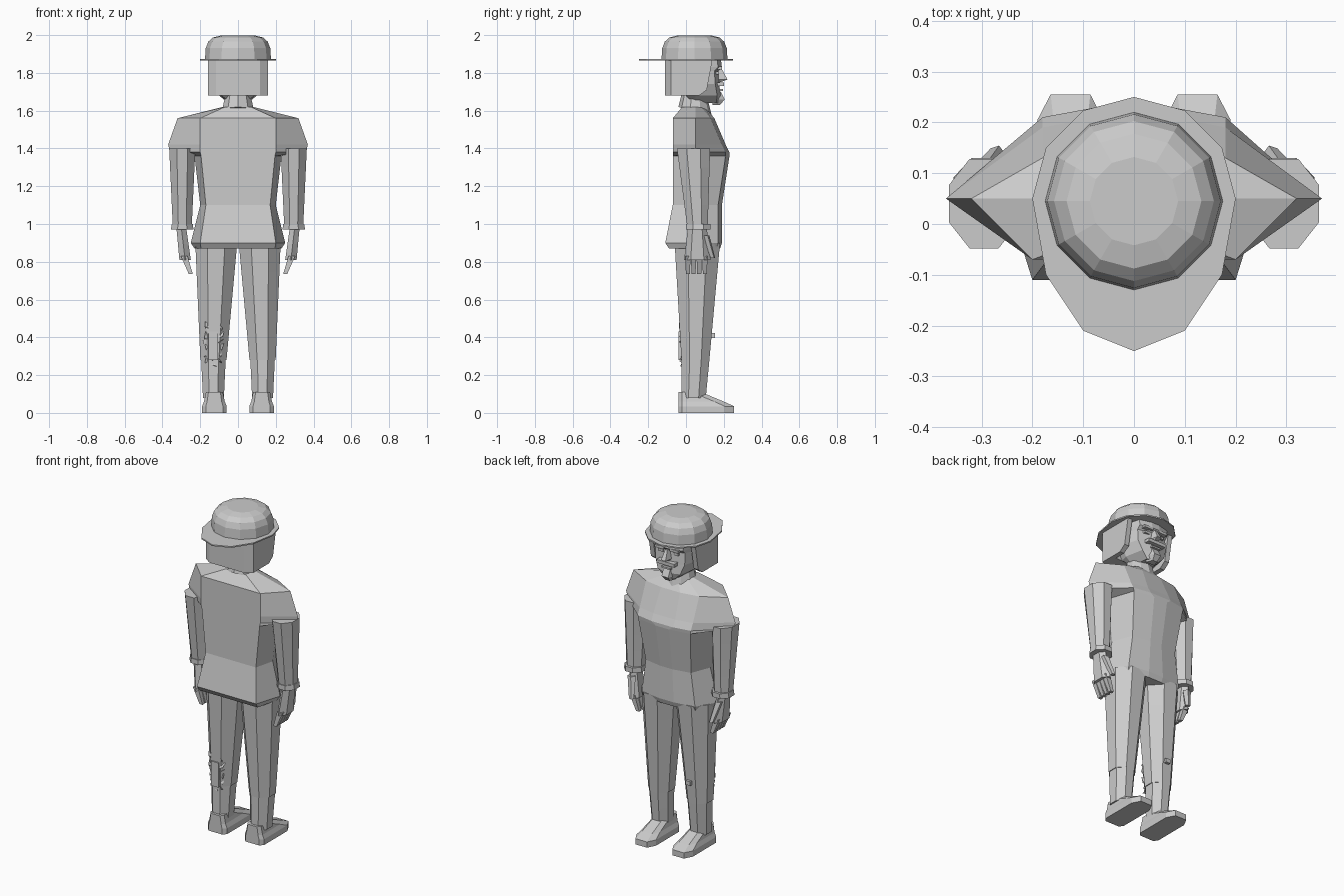
import bpy, bmesh, math, random
from mathutils import Vector

cube = bpy.data.objects.get("Cube")
if cube:
    bpy.data.objects.remove(cube, do_unlink=True)

grey = bpy.data.materials.new("plain grey")
grey.use_nodes = True
colour = (0.6, 0.6, 0.6, 1)
grey.diffuse_color = colour
grey.node_tree.nodes["Principled BSDF"].inputs["Base Color"].default_value = colour


def finish(name, bm, mirror=False):
    """Turn a bmesh into a flat shaded object, optionally with a twin across x."""
    bmesh.ops.recalc_face_normals(bm, faces=bm.faces)
    mesh = bpy.data.meshes.new(name)
    bm.to_mesh(mesh)
    bm.free()
    mesh.materials.append(grey)
    part = bpy.data.objects.new(name, mesh)
    bpy.context.collection.objects.link(part)
    if mirror:
        part.modifiers.new("mirror", 'MIRROR').use_mirror_merge = False


def loft(name, rings, mirror=False):
    """Skin a list of closed point rings and cap both ends."""
    bm = bmesh.new()
    loops = [[bm.verts.new(point) for point in ring] for ring in rings]
    for lower, upper in zip(loops, loops[1:]):
        for i, vert in enumerate(lower):
            bm.faces.new((lower[i - 1], vert, upper[i], upper[i - 1]))
    bm.faces.new(loops[0])
    bm.faces.new(loops[-1])
    finish(name, bm, mirror)


def symmetric(half, z, middle=0):
    """Complete half an outline across x, shifted sideways to the middle."""
    right = [(middle + x, y, z) for x, y in half]
    left = [(middle - x, y, z) for x, y in reversed(half)]
    return right + left


def body_ring(z, back, width, front):
    """Flat back, pointed sides and a gently ridged front."""
    flat = min(0.2, width * 0.85)
    ridge = width * 0.2
    half = [(ridge, back), (flat, back), (width, 0.05), (flat * 0.9, front - 0.02), (ridge, front)]
    return symmetric(half, z)


def oval(centre, radius_x, radius_y, sides=8, tilt=0, turn=0.5):
    x, y, z = centre
    angles = [math.tau * (i + turn) / sides for i in range(sides)]
    return [(x + radius_x * math.cos(a), y + radius_y * math.sin(a), z + tilt * math.sin(a))
            for a in angles]


def limb(name, top, bottom, top_radii, bottom_radii, sides=8, steps=4):
    """Mirrored tube that tapers evenly from top to bottom."""
    rings = []
    for step in range(steps + 1):
        t = step / steps
        centre = Vector(top).lerp(Vector(bottom), t)
        radii = Vector(top_radii).lerp(Vector(bottom_radii), t)
        rings.append(oval(centre, *radii, sides=sides))
    loft(name, rings, mirror=True)


def box(name, centre, size, mirror=False):
    bm = bmesh.new()
    bmesh.ops.create_cube(bm, size=1)
    bmesh.ops.scale(bm, vec=size, verts=bm.verts)
    bmesh.ops.translate(bm, vec=centre, verts=bm.verts)
    finish(name, bm, mirror)


# Jumper: hem, waist, chest, then wide shoulders sloping to the neck
loft("jumper", [body_ring(z, back, width, front) for z, back, width, front in (
    (0.87, -0.09, 0.23, 0.18),
    (0.9, -0.11, 0.25, 0.19),
    (1.1, -0.07, 0.2, 0.19),
    (1.36, -0.07, 0.23, 0.23),
    (1.38, -0.07, 0.36, 0.23),
    (1.42, -0.07, 0.37, 0.21),
    (1.56, -0.07, 0.32, 0.15),
    (1.62, -0.02, 0.08, 0.1))])

# Sleeves and cuffs
limb("sleeve", top=(0.295, 0.04, 1.4), bottom=(0.295, 0.06, 1),
     top_radii=(0.075, 0.095), bottom_radii=(0.055, 0.06))
limb("cuff", top=(0.295, 0.065, 1), bottom=(0.295, 0.065, 0.97),
     top_radii=(0.06, 0.07), bottom_radii=(0.065, 0.07), steps=1)

# Hands: palm, thumb and curled fingers
limb("palm", top=(0.3, 0.06, 0.98), bottom=(0.28, 0.06, 0.81),
     top_radii=(0.03, 0.05), bottom_radii=(0.035, 0.07), sides=6, steps=2)
limb("thumb", top=(0.295, 0.1, 0.94), bottom=(0.27, 0.14, 0.82),
     top_radii=(0.025, 0.025), bottom_radii=(0.015, 0.015), sides=5, steps=2)
for finger in range(4):
    y = 0.01 + finger * 0.03
    limb(f"finger_{finger + 1}", top=(0.285, y, 0.83), bottom=(0.25, y, 0.735),
         top_radii=(0.025, 0.02), bottom_radii=(0.015, 0.015), sides=4, steps=2)

# Trousers: two tapering legs meeting at the hips, with turn-ups folded below
limb("trouser_leg", top=(0.115, 0.06, 0.9), bottom=(0.13, 0.05, 0.28),
     top_radii=(0.12, 0.13), bottom_radii=(0.075, 0.08))
limb("trouser_end", top=(0.13, 0.05, 0.28), bottom=(0.13, 0.04, 0.08),
     top_radii=(0.07, 0.08), bottom_radii=(0.06, 0.07), steps=2)

# Shoes: long flat sole rising to the ankle
def shoe_ring(z, width, toe):
    heel = -0.04
    half = [(width * 0.7, heel), (width, heel / 2), (width, toe - 0.05), (width * 0.6, toe)]
    return symmetric(half, z, middle=0.125)


loft("shoe", [shoe_ring(z, width, toe) for z, width, toe in (
    (0, 0.065, 0.255), (0.035, 0.065, 0.255), (0.06, 0.055, 0.2), (0.11, 0.045, 0.08))],
    mirror=True)

# Neck and tilted collar
loft("neck", [oval((0, 0.045, z), 0.065, 0.065, sides=10) for z in (1.57, 1.72)])
loft("collar", [oval((0, 0.05, z), radius, radius, sides=10, tilt=-0.03)
                for z, radius in ((1.59, 0.09), (1.67, 0.07))])

# Head with chin, cheeks and overhanging brow
loft("face", [body_ring(z, back, width, front) for z, back, width, front in (
    (1.64, 0.04, 0.05, 0.18),
    (1.68, 0, 0.1, 0.185),
    (1.74, -0.05, 0.13, 0.175),
    (1.81, -0.05, 0.13, 0.17),
    (1.83, -0.05, 0.13, 0.19),
    (1.87, -0.05, 0.13, 0.185))])


# Straight hair wrapping the back and sides
def hair_ring(z, front):
    outer, inner = 0.16, 0.13
    half = [(inner * 0.9, -0.11), (outer, -0.08), (outer, front), (inner, front), (inner, 0)]
    return symmetric(half, z)


loft("hair", [hair_ring(z, front) for z, front in ((1.68, 0.07), (1.71, 0.11), (1.87, 0.14))])


# Nose and beard are wedges that stick out of the face
def wedge(name, sections):
    loft(name, [symmetric([(width, 0.14), (width / 2, tip)], z) for z, width, tip in sections])


wedge("nose", ((1.75, 0.02, 0.18), (1.765, 0.03, 0.22), (1.82, 0.015, 0.19)))
wedge("beard", ((1.63, 0.03, 0.18), (1.66, 0.045, 0.205), (1.7, 0.045, 0.185)))

# Brows, eyes, moustache and lip
box("brow", (0.05, 0.17, 1.825), (0.06, 0.04, 0.015), mirror=True)
box("eye", (0.05, 0.16, 1.8), (0.035, 0.03, 0.015), mirror=True)
box("moustache", (0.03, 0.18, 1.74), (0.06, 0.04, 0.02), mirror=True)
box("lower_lip", (0, 0.18, 1.71), (0.06, 0.03, 0.01))


# Hat: faceted rounded crown over a flat brim that is longer at one end
def crown_ring(degrees):
    angle = math.radians(degrees)
    radius = 0.175 * math.cos(angle) ** 0.4
    height = 0.13 * math.sin(angle) ** 0.7
    return oval((0, 0.045, 1.87 + height), radius, radius, sides=12, turn=0)


def brim_ring(z):
    middle = 0.05
    circle = oval((0, 0, z), 0.2, 0.2, sides=12, turn=0)
    return [(x, middle + (y if y > 0 else y * 1.5), z) for x, y, z in circle]


loft("hat_crown", [crown_ring(degrees) for degrees in range(0, 90, 20)])
loft("hat_brim", [brim_ring(z) for z in (1.866, 1.874)])

# Torn patch on the right calf: ragged shards round a small slab
random.seed(4)


def scatter(spread):
    return Vector([random.uniform(-reach, reach) for reach in spread])


patch = bmesh.new()
shards = 22
for shard in range(shards):
    angle = math.tau * shard / shards
    centre = Vector((-0.13 + 0.04 * math.cos(angle), -0.025, 0.38 + 0.12 * math.sin(angle)))
    corners = [patch.verts.new(centre + scatter((0.02, 0.015, 0.025))) for corner in range(4)]
    for skipped in corners:
        patch.faces.new([vert for vert in corners if vert is not skipped])
finish("torn_patch", patch)
box("patch_slab", (-0.13, -0.025, 0.355), (0.05, 0.03, 0.15))
box("shin_stud", (-0.12, 0.135, 0.41), (0.03, 0.035, 0.025))
